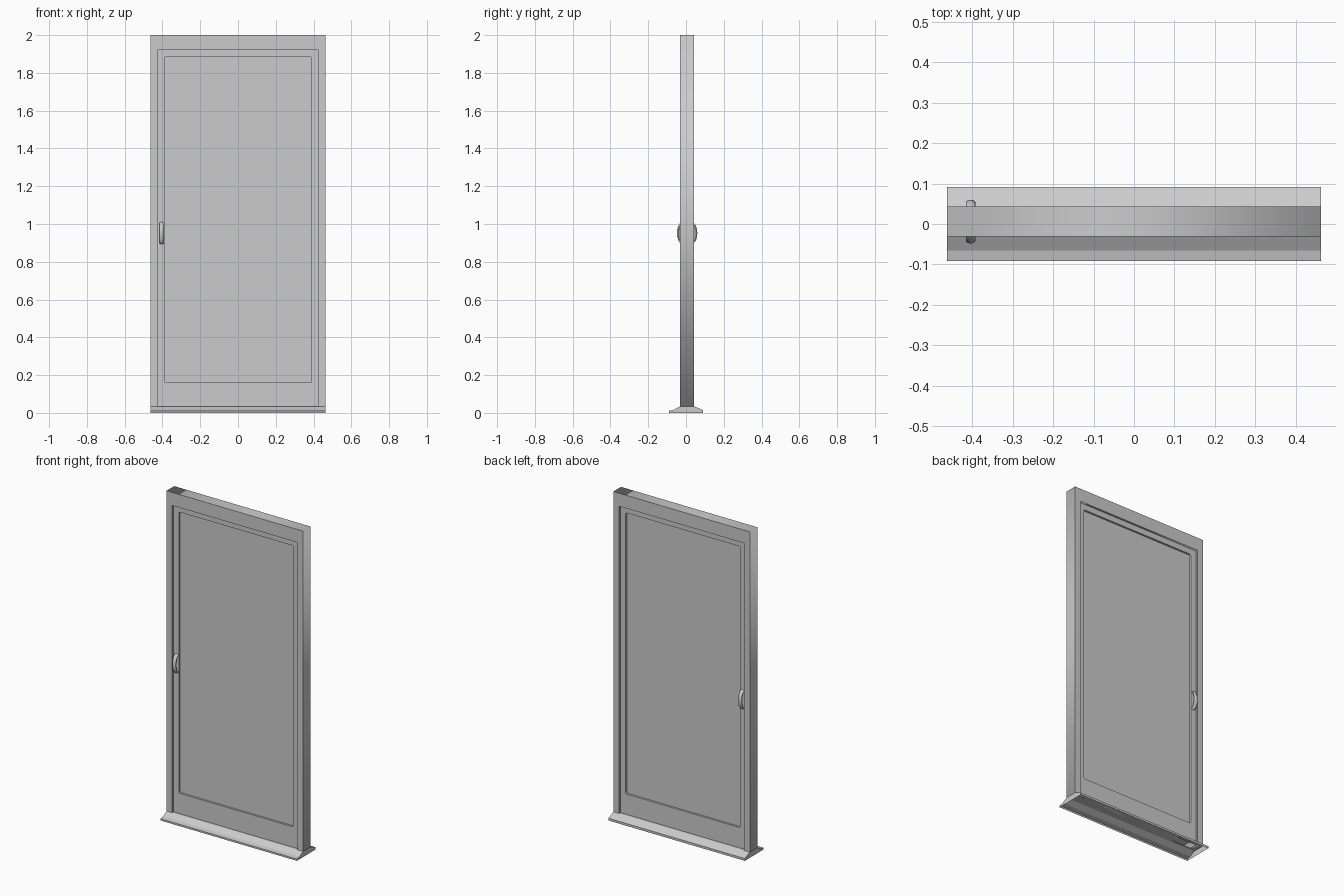
import bpy, bmesh, math
from mathutils import Vector

if "Cube" in bpy.data.objects:
    bpy.data.objects.remove(bpy.data.objects["Cube"])

MID = 0.006            # depth centre of the door


def slab(name, outlines, depth):
    """Flat panel in the XZ plane; extra outlines become holes."""
    cu = bpy.data.curves.new(name, 'CURVE')
    cu.dimensions = '2D'
    cu.fill_mode = 'BOTH'
    cu.extrude = depth / 2
    for pts in outlines:
        sp = cu.splines.new('POLY')
        sp.points.add(len(pts) - 1)
        for p, (x, z) in zip(sp.points, pts):
            p.co = (x, z, 0, 1)
        sp.use_cyclic_u = True
    ob = bpy.data.objects.new(name, cu)
    bpy.context.collection.objects.link(ob)
    ob.rotation_euler.x = math.pi / 2
    ob.location.y = MID
    bpy.ops.object.select_all(action='DESELECT')
    bpy.context.view_layer.objects.active = ob
    ob.select_set(True)
    bpy.ops.object.convert(target='MESH')
    bpy.context.object.name = name


def rounded(w, z0, z1, r, n=4):
    """Rectangle outline with rounded corners."""
    pts = []
    corners = [(w - r, z1 - r), (r - w, z1 - r), (r - w, z0 + r), (w - r, z0 + r)]
    for i, (cx, cz) in enumerate(corners):
        for k in range(n + 1):
            a = (i + k / n) * math.pi / 2
            pts.append((cx + r * math.cos(a), cz + r * math.sin(a)))
    return pts


def mesh_object(name, bm):
    bmesh.ops.recalc_face_normals(bm, faces=bm.faces)
    me = bpy.data.meshes.new(name)
    bm.to_mesh(me)
    bm.free()
    ob = bpy.data.objects.new(name, me)
    bpy.context.collection.objects.link(ob)
    return ob


# Outer frame: two jambs and a head
W, w, top, head, sill = 0.463, 0.425, 2.0, 1.92, 0.035
slab("door_frame", [[(-W, sill), (-W, top), (W, top), (W, sill),
                     (w, sill), (w, head), (-w, head), (-w, sill)]], 0.074)

# Door leaf with a window opening, and the recessed pane
opening = rounded(0.388, 0.16, 1.885, 0.008)
slab("door_leaf", [[(-w, sill), (w, sill), (w, head), (-w, head)], opening], 0.048)
slab("pane", [opening], 0.024)

# Sloped threshold, open underneath, with end caps
profile = [(-0.091, 0), (-0.091, 0.011), (-0.065, 0.016), (-0.031, sill),
           (0.043, sill), (0.091, 0.014), (0.091, 0)]
bm = bmesh.new()
ends = [[bm.verts.new((x, y, z)) for y, z in profile] for x in (-W, W)]
for e in ends:
    bm.faces.new(e)
for i in range(len(profile) - 1):
    bm.faces.new((ends[0][i], ends[0][i + 1], ends[1][i + 1], ends[1][i]))
mesh_object("threshold", bm)


# Bowed pull handles on both sides
def handle(name, side, rings=20, sides=14):
    bm = bmesh.new()
    loops = []
    for i in range(rings + 1):
        t = math.pi * i / rings
        out = Vector((0, side * math.sin(t), math.cos(t)))
        centre = Vector((-0.404, MID + side * (0.022 + 0.025 * math.sin(t)),
                         0.952 + 0.052 * math.cos(t)))
        loop = []
        for k in range(sides):
            a = 2 * math.pi * k / sides
            off = Vector((0.012 * math.cos(a), 0, 0)) + out * (0.007 * math.sin(a))
            loop.append(bm.verts.new(centre + off))
        loops.append(loop)
    for a, b in zip(loops, loops[1:]):
        for k in range(sides):
            j = (k + 1) % sides
            bm.faces.new((a[k], a[j], b[j], b[k]))
    bm.faces.new(loops[0])
    bm.faces.new(loops[-1])
    ob = mesh_object(name, bm)
    bpy.ops.object.select_all(action='DESELECT')
    bpy.context.view_layer.objects.active = ob
    ob.select_set(True)
    bpy.ops.object.shade_smooth_by_angle(angle=math.radians(40))


handle("front_handle", -1)
handle("back_handle", 1)
